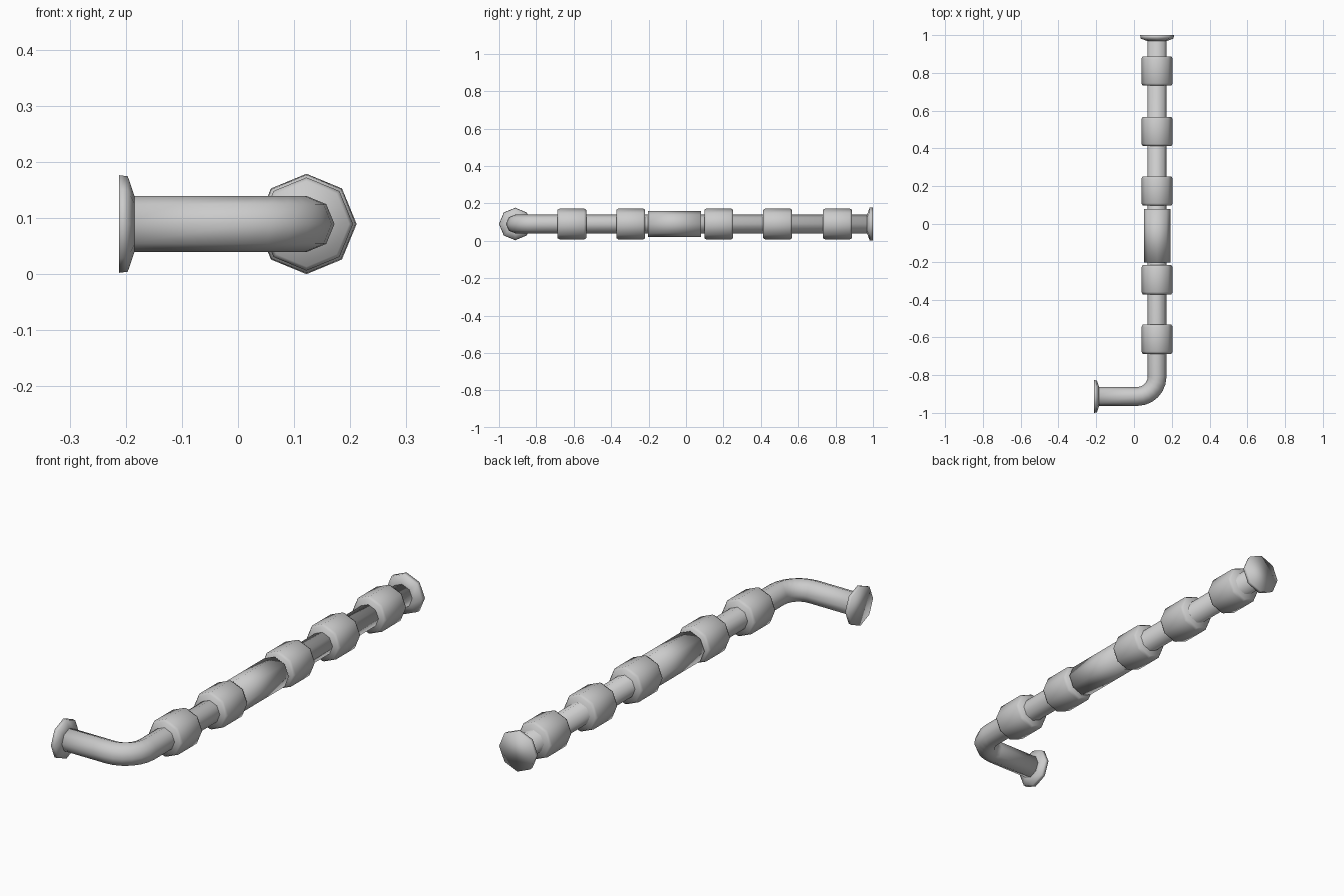
import bpy, bmesh, math
from mathutils import Vector

if "Cube" in bpy.data.objects:
    bpy.data.objects.remove(bpy.data.objects["Cube"])

SIDES = 8
PX, PY, PZ = 0.122, -0.913, 0.0895   # pipe axis positions
UP = Vector((0, 0, 1))


def tube(name, rings):
    """Skin a capped octagonal tube through (centre, direction, radius) rings."""
    bm = bmesh.new()
    loops = []
    for centre, direction, radius in rings:
        side = Vector(direction).normalized().cross(UP)
        loop = []
        for i in range(SIDES):
            a = 2 * math.pi * i / SIDES
            loop.append(bm.verts.new(Vector(centre) + radius * (math.cos(a) * side + math.sin(a) * UP)))
        loops.append(loop)
    for a, b in zip(loops, loops[1:]):
        for i in range(SIDES):
            j = (i + 1) % SIDES
            bm.faces.new((a[i], a[j], b[j], b[i]))
    bm.faces.new(loops[0])
    bm.faces.new(loops[-1])
    bmesh.ops.recalc_face_normals(bm, faces=bm.faces)
    for f in bm.faces:
        f.smooth = True
    mesh = bpy.data.meshes.new(name)
    bm.to_mesh(mesh)
    bm.free()
    ob = bpy.data.objects.new(name, mesh)
    bpy.context.collection.objects.link(ob)
    return ob


def lathe(name, origin, direction, profile):
    """Tube along a straight axis from (distance, radius) pairs."""
    o, d = Vector(origin), Vector(direction)
    return tube(name, [(o + d * t, d, r) for t, r in profile])


# Main pipe with its elbow
R = 0.05
BEND = 0.105
rings = [((-0.20, PY, PZ), (1, 0, 0), R)]
for k in range(7):
    a = math.pi / 2 * k / 6
    rings.append(((PX - BEND + BEND * math.sin(a), PY + BEND - BEND * math.cos(a), PZ),
                  (math.cos(a), math.sin(a), 0), R))
rings.append(((PX, 0.99, PZ), (0, 1, 0), R))
tube("pipe", rings)

# End flanges: disc with a short cone to the pipe
lathe("long_end_flange", (PX, 1.0, PZ), (0, -1, 0), [(0, 0.0895), (0.018, 0.0875), (0.032, 0.05)])
lathe("short_end_flange", (-0.2125, PY, PZ), (1, 0, 0), [(0, 0.087), (0.016, 0.085), (0.028, 0.05)])

# Coupling collars with slightly tapered rims
for n, y in enumerate((-0.61, -0.295, 0.175, 0.49, 0.81)):
    lathe(f"collar_{n + 1}", (PX, y - 0.077, PZ), (0, 1, 0),
          [(0, 0.076), (0.012, 0.083), (0.142, 0.083), (0.154, 0.076)])

# Long central sleeve
lathe("sleeve", (PX, -0.203, PZ), (0, 1, 0), [(0, 0.07), (0.283, 0.07)])
